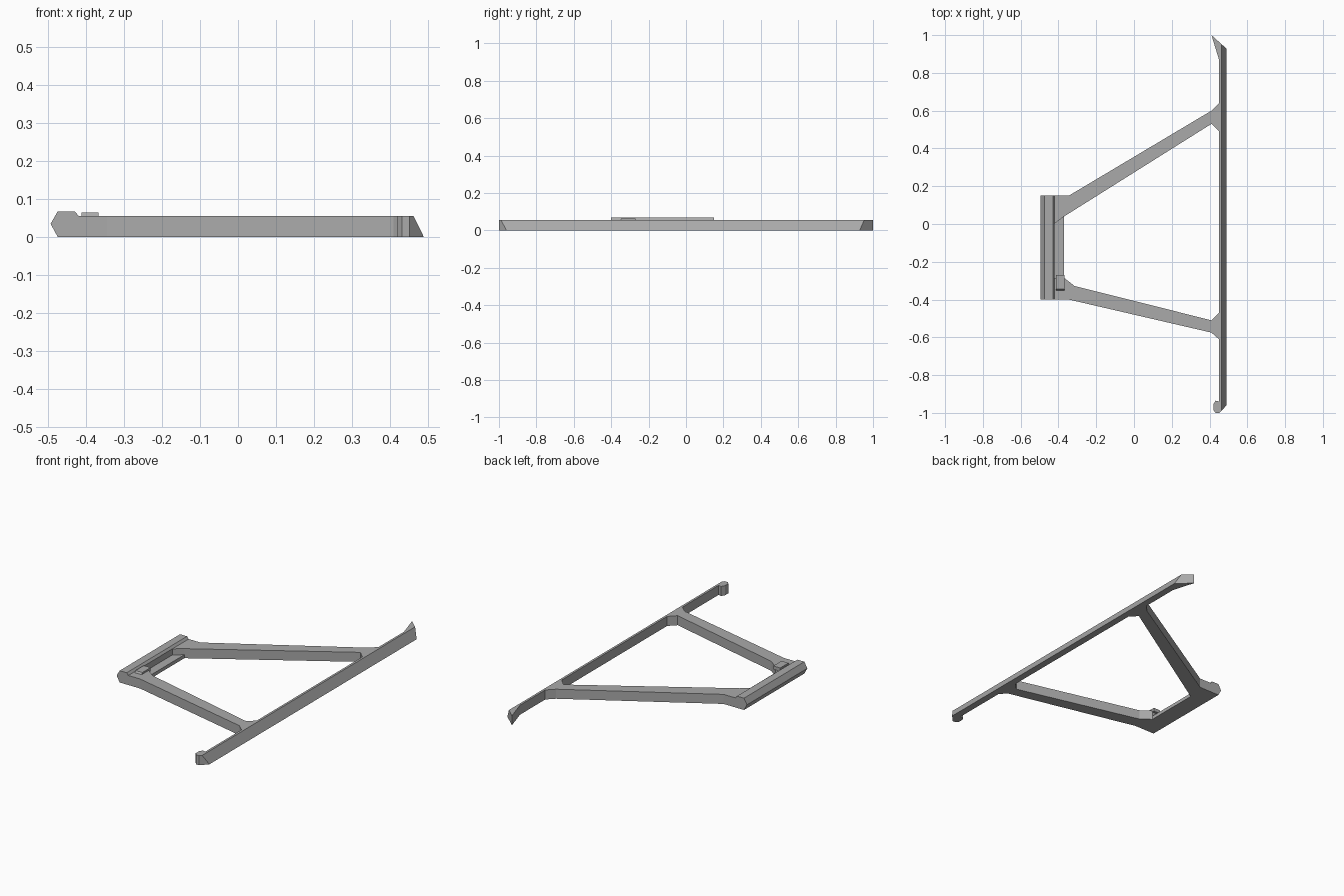
import bpy, bmesh
from mathutils import Vector

cube = bpy.data.objects.get("Cube")
if cube:
    bpy.data.objects.remove(cube, do_unlink=True)

gray = bpy.data.materials.new("plain gray")
gray.use_nodes = True
COLOR = (0.4, 0.4, 0.4, 1)
gray.diffuse_color = COLOR
gray.node_tree.nodes["Principled BSDF"].inputs["Base Color"].default_value = COLOR

TOP = 0.055


def prism(name, points, offset, cut=None):
    """Extrude a closed outline along offset, optionally trimmed by a plane."""
    bm = bmesh.new()
    face = bm.faces.new([bm.verts.new(p) for p in points])
    ext = bmesh.ops.extrude_face_region(bm, geom=[face])
    moved = [v for v in ext["geom"] if isinstance(v, bmesh.types.BMVert)]
    bmesh.ops.translate(bm, verts=moved, vec=Vector(offset))
    if cut:
        geom = bm.verts[:] + bm.edges[:] + bm.faces[:]
        res = bmesh.ops.bisect_plane(bm, geom=geom, plane_co=cut[0],
                                     plane_no=cut[1], clear_outer=True)
        edges = [e for e in res["geom_cut"] if isinstance(e, bmesh.types.BMEdge)]
        bmesh.ops.contextual_create(bm, geom=edges)
    bmesh.ops.recalc_face_normals(bm, faces=bm.faces)
    mesh = bpy.data.meshes.new(name)
    bm.to_mesh(mesh)
    bm.free()
    mesh.materials.append(gray)
    obj = bpy.data.objects.new(name, mesh)
    bpy.context.collection.objects.link(obj)
    return obj


def flat(name, outline, z0, z1, cut=None):
    return prism(name, [(x, y, z0) for x, y in outline], (0, 0, z1 - z0), cut)


def along_y(name, profile, y0, y1):
    return prism(name, [(x, y0, z) for x, z in profile], (0, y1 - y0, 0))


# Long bar with both arms, its outer side sloped
hook_end = [(.45, -.94), (.432, -.935), (.42, -.955), (.42, -.985), (.432, -1), (.452, -1)]
pointed_end = [(.49, -.96), (.49, .928), (.41, 1), (.45, .87)]
upper_arm = [(.45, .64), (.41, .6), (-.345, .15), (-.43, .15),
             (-.43, -.005), (-.37, .04), (.41, .53), (.45, .49)]
lower_arm = [(.45, -.47), (.41, -.51), (-.315, -.328), (-.37, -.285),
             (-.43, -.285), (-.43, -.4), (-.345, -.4), (.41, -.575), (.45, -.61)]
flat("frame", hook_end + pointed_end + upper_arm + lower_arm, 0, TOP,
     cut=((.49, 0, 0), (TOP, 0, .027)))

# Raised rail with a pointed outer side
along_y("end_rail", [(-.475, 0), (-.494, .035), (-.475, .068),
                     (-.43, .068), (-.42, TOP), (-.42, 0)], -.4, .15)

# Low shelf bridging the two arms
along_y("shelf", [(-.42, 0), (-.42, .02), (-.37, .02), (-.37, 0)], -.3, .05)

# Small clip with a sloped front edge
clip = [(-.36, TOP - .01), (-.345, .065), (-.27, .065), (-.27, TOP - .01)]
prism("clip", [(-.412, y, z) for y, z in clip], (.044, 0, 0))
